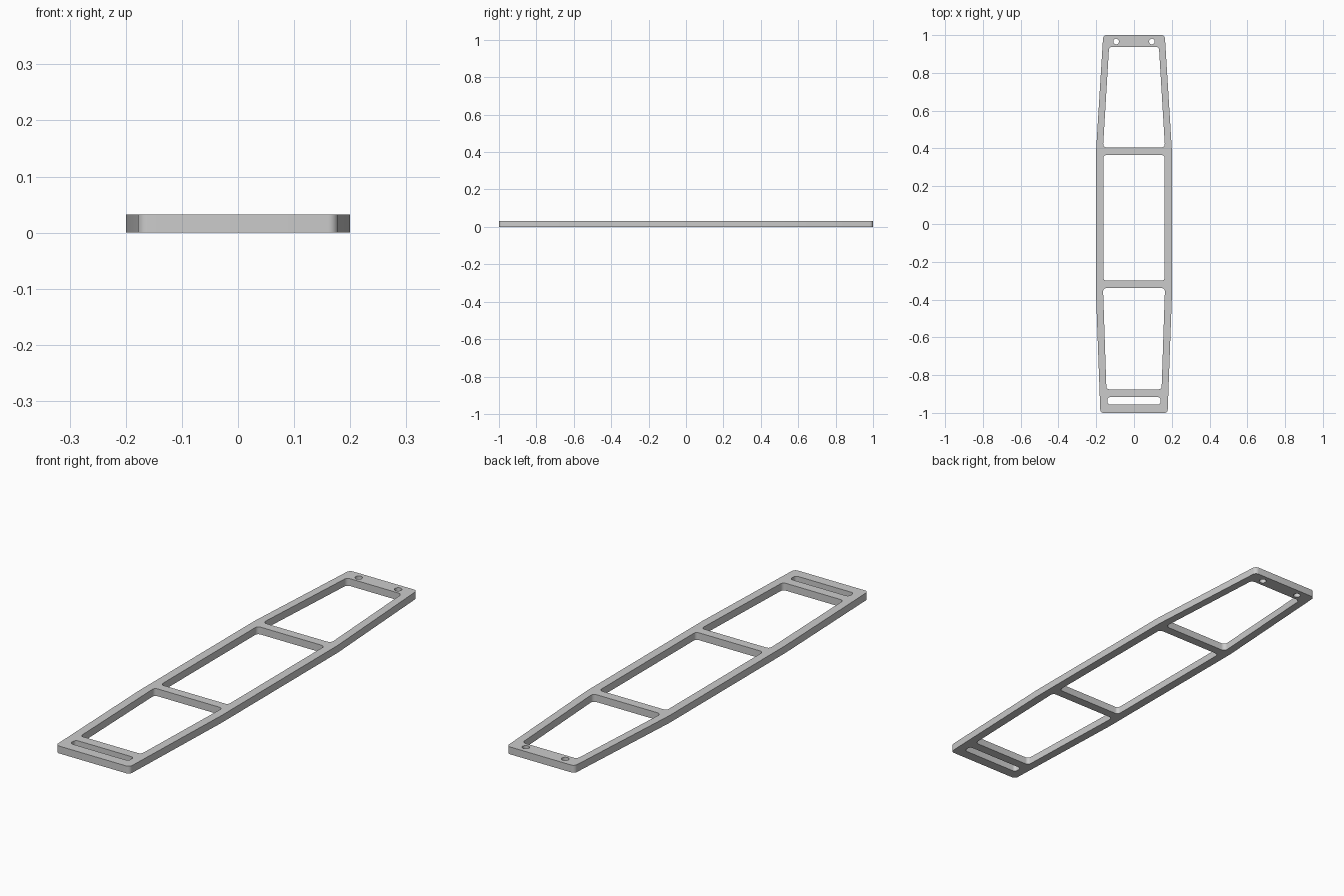
import bpy, bmesh, math
from mathutils import Vector

if "Cube" in bpy.data.objects:
    bpy.data.objects.remove(bpy.data.objects["Cube"])

HEIGHT = 0.032


def rounded(points, radii, steps=6):
    """Polygon with every corner replaced by a tangent arc."""
    pts = [Vector(p) for p in points]
    out = []
    for i, p in enumerate(pts):
        r = radii[i] if isinstance(radii, (list, tuple)) else radii
        if r == 0:
            out.append(p)
            continue
        a = (pts[i - 1] - p).normalized()
        b = (pts[(i + 1) % len(pts)] - p).normalized()
        half = a.angle(b) / 2
        centre = p + (a + b).normalized() * (r / math.sin(half))
        start = p + a * (r / math.tan(half)) - centre
        end = p + b * (r / math.tan(half)) - centre
        sweep = start.angle_signed(end)
        for k in range(steps + 1):
            t = -sweep * k / steps
            c, s = math.cos(t), math.sin(t)
            out.append(centre + Vector((start.x * c - start.y * s,
                                        start.x * s + start.y * c)))
    return out


def mirrored(right_side):
    """Close a right-hand profile (bottom to top) with its mirror image."""
    return right_side + [(-x, y) for x, y in reversed(right_side)]


def circle(x, y, r, n=24):
    return [Vector((x + r * math.cos(2 * math.pi * k / n),
                    y + r * math.sin(2 * math.pi * k / n))) for k in range(n)]


# Outer outline: straight middle, tapered ends
side_radii = [0.018, 0, 0, 0.018]
outline = rounded(mirrored([(0.178, -1), (0.2, -0.4), (0.2, 0.4), (0.163, 1)]),
                  side_radii + side_radii[::-1])

# Three windows and the strap slot
windows = [
    rounded(mirrored([(0.164, 0.405), (0.132, 0.938)]), 0.018),
    rounded(mirrored([(0.162, -0.3), (0.162, 0.365)]), 0.015),
    rounded(mirrored([(0.146, -0.875), (0.164, -0.34)]), 0.015),
    rounded(mirrored([(0.141, -0.955), (0.141, -0.917)]), 0.014),
]

# Two bolt holes
bolt_holes = [circle(s * 0.095, 0.966, 0.015) for s in (-1, 1)]

# Flat frame: filled profile with thickness
curve = bpy.data.curves.new("frame", 'CURVE')
curve.dimensions = '2D'
curve.fill_mode = 'BOTH'
curve.extrude = HEIGHT / 2
for loop in [outline] + windows + bolt_holes:
    spline = curve.splines.new('POLY')
    spline.points.add(len(loop) - 1)
    for point, co in zip(spline.points, loop):
        point.co = (co.x, co.y, 0, 1)
    spline.use_cyclic_u = True
frame = bpy.data.objects.new("frame", curve)
frame.location.z = HEIGHT / 2
bpy.context.collection.objects.link(frame)
bpy.context.view_layer.objects.active = frame
frame.select_set(True)
bpy.ops.object.convert(target='MESH')

# Weld the caps to the walls
frame = bpy.context.object
bm = bmesh.new()
bm.from_mesh(frame.data)
bmesh.ops.remove_doubles(bm, verts=bm.verts, dist=1e-5)
bmesh.ops.recalc_face_normals(bm, faces=bm.faces)
bm.to_mesh(frame.data)
bm.free()
bpy.ops.object.shade_smooth_by_angle(angle=math.radians(30))
